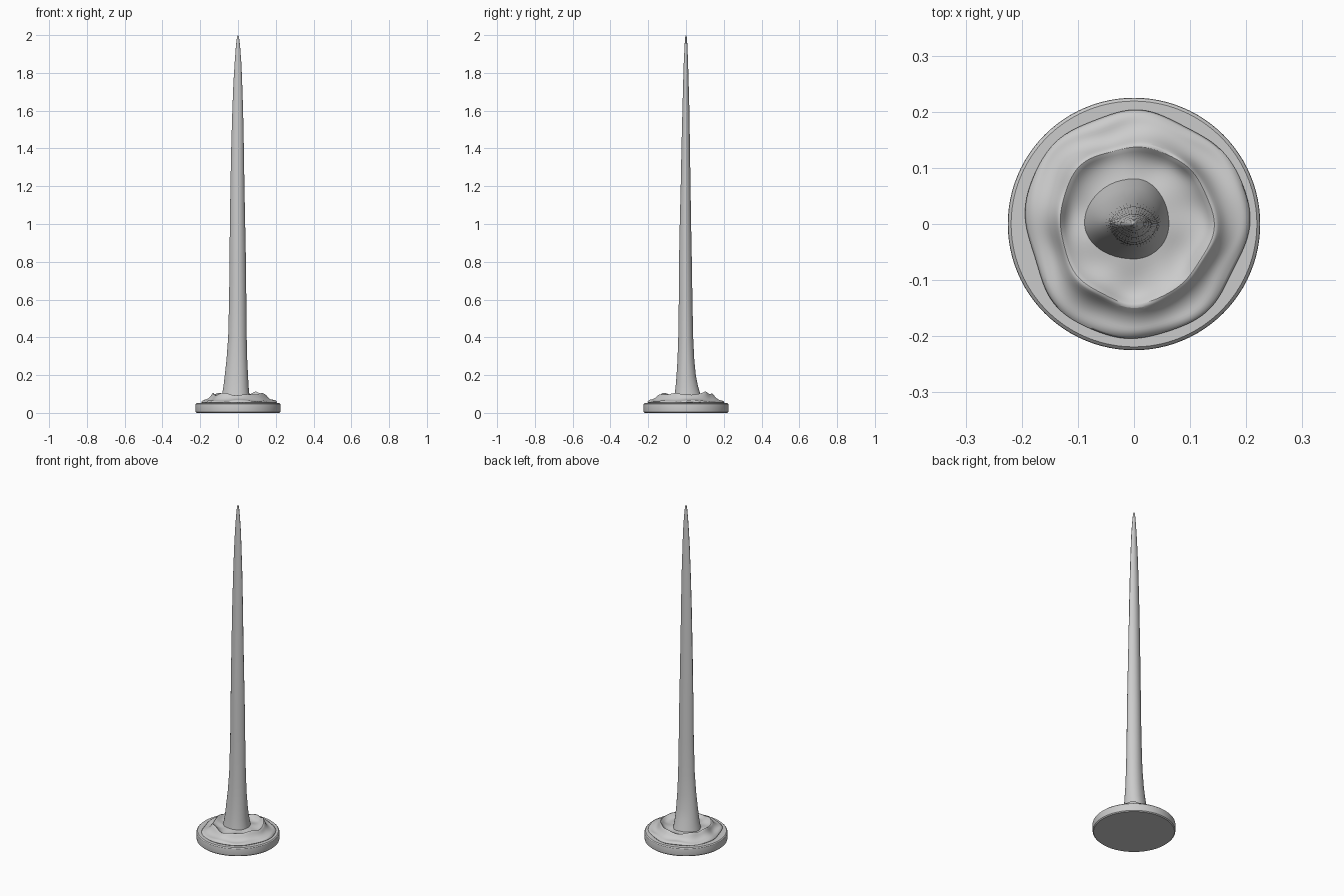
import bpy, bmesh, math
from math import sin, cos, pi


def loft(name, rings, cap_start=True, cap_end=True, angle=40):
    """Skin a list of closed rings into one mesh."""
    bm = bmesh.new()
    loops = [[bm.verts.new(p) for p in ring] for ring in rings]
    n = len(rings[0])
    for lo, hi in zip(loops, loops[1:]):
        for i in range(n):
            j = (i + 1) % n
            bm.faces.new((lo[i], lo[j], hi[j], hi[i]))
    if cap_start:
        bm.faces.new(loops[0][::-1])
    if cap_end:
        bm.faces.new(loops[-1])
    bmesh.ops.recalc_face_normals(bm, faces=bm.faces[:])
    me = bpy.data.meshes.new(name)
    bm.to_mesh(me)
    bm.free()
    ob = bpy.data.objects.new(name, me)
    bpy.context.collection.objects.link(ob)
    bpy.ops.object.select_all(action='DESELECT')
    ob.select_set(True)
    bpy.context.view_layer.objects.active = ob
    bpy.ops.object.shade_smooth_by_angle(angle=math.radians(angle))
    return ob


def bump(a, centre, width):
    d = (a - centre + pi) % (2 * pi) - pi
    return math.exp(-(d / width) ** 2)


# Round base with a softened rim
N = 96
base = [(0.219, 0), (0.224, 0.005), (0.225, 0.012), (0.225, 0.042), (0.224, 0.047), (0.219, 0.052)]
loft("base", [[(r * cos(2 * pi * i / N), r * sin(2 * pi * i / N), z) for i in range(N)]
              for r, z in base], angle=30)

# Rippled splash: radius, height, radial wobble, height wobble
splash = [(0.206, 0.048, 0.3, 0), (0.203, 0.056, 0.8, 0.1), (0.194, 0.064, 1, 0.4),
          (0.185, 0.066, 1, 0.6), (0.175, 0.067, 1, 0.6), (0.163, 0.073, 0.8, 0.7),
          (0.153, 0.083, 0.7, 0.9), (0.145, 0.096, 0.6, 1), (0.139, 0.100, 0.5, 1.1),
          (0.131, 0.092, 0.5, 0.9), (0.120, 0.084, 0.5, 0.7), (0.105, 0.080, 0.4, 0.5),
          (0.088, 0.080, 0.3, 0.3), (0.070, 0.083, 0.2, 0.1), (0.045, 0.088, 0, 0)]


def splash_point(k, i):
    r, z, wr, wz = splash[k]
    a = 2 * pi * i / N
    r += wr * (0.005 * sin(3 * a + 0.6) + 0.004 * sin(5 * a + k * 0.25) + 0.003 * sin(8 * a + 2))
    z += wz * (0.004 * sin(4 * a + k * 0.5) + 0.004 * sin(7 * a - k * 0.4 + 1))
    # pointed crests along the inner lip
    crest = math.exp(-((k - 8) / 1.0) ** 2)
    z += crest * (0.018 * bump(a, 0.85, 0.16) + 0.010 * bump(a, 3.0, 0.2) + 0.008 * bump(a, 0.1, 0.2))
    x = r * cos(a)
    return (x * (0.96 if x < 0 else 1), r * sin(a), max(z, 0.046))


splash_ob = loft("splash", [[splash_point(k, i) for i in range(N)] for k in range(len(splash))])
sub = splash_ob.modifiers.new("smooth", 'SUBSURF')
sub.levels = sub.render_levels = 1

# Tapering spire: height, left, right, front, back extents
spire = [(0.06, 0.092, 0.066, 0.066, 0.086), (0.10, 0.084, 0.060, 0.060, 0.076),
         (0.14, 0.077, 0.056, 0.055, 0.064), (0.20, 0.070, 0.053, 0.050, 0.052),
         (0.28, 0.061, 0.049, 0.045, 0.044), (0.40, 0.052, 0.046, 0.041, 0.038),
         (0.60, 0.047, 0.044, 0.038, 0.034), (0.80, 0.045, 0.042, 0.037, 0.031),
         (1.00, 0.043, 0.038, 0.033, 0.027), (1.20, 0.040, 0.034, 0.028, 0.024),
         (1.40, 0.036, 0.031, 0.024, 0.021), (1.60, 0.030, 0.027, 0.019, 0.018),
         (1.75, 0.024, 0.022, 0.015, 0.014), (1.85, 0.018, 0.018, 0.012, 0.011),
         (1.93, 0.012, 0.012, 0.008, 0.008), (1.97, 0.008, 0.008, 0.006, 0.006),
         (1.99, 0.005, 0.005, 0.004, 0.004), (2.00, 0.001, 0.001, 0.001, 0.001)]
S = 48


def spire_ring(z, left, right, front, back):
    # round near the foot and tip, lens-shaped with side ridges between
    p = 1 + 0.35 * min(1, max(0, (z - 0.2) / 0.5)) * min(1, (2.0 - z) / 0.3)
    ring = []
    for i in range(S):
        a = 2 * pi * i / S
        c, s = cos(a), sin(a)
        ring.append((c * (right if c > 0 else left),
                     math.copysign(abs(s) ** p, s) * (back if s > 0 else front), z))
    return ring


loft("spire", [spire_ring(*row) for row in spire], angle=50)
